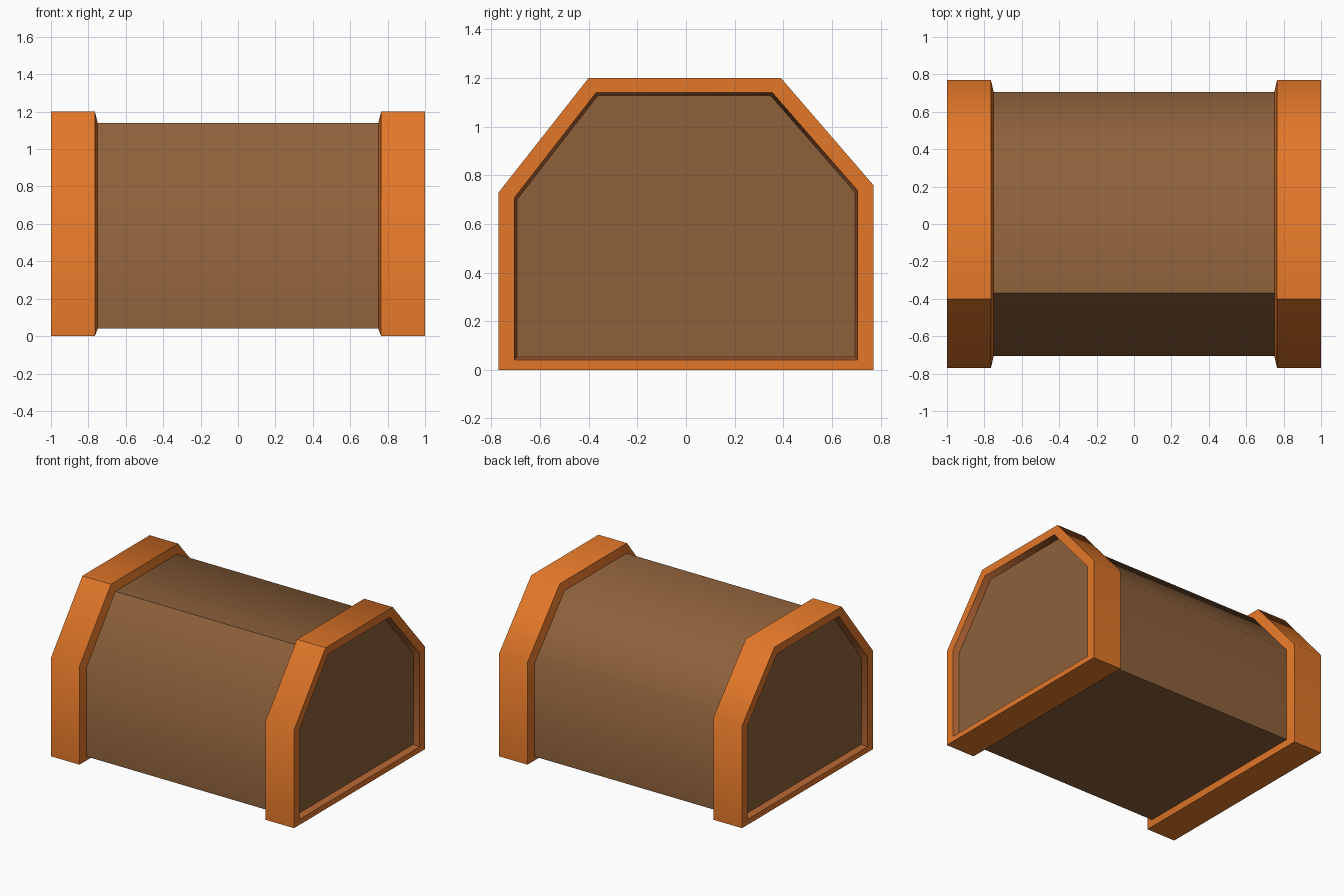
import bpy, bmesh, math

if "Cube" in bpy.data.objects:
    bpy.data.objects.remove(bpy.data.objects["Cube"])

def material(name, rgb):
    m = bpy.data.materials.new(name)
    m.diffuse_color = (*rgb, 1.0)
    m.use_nodes = True
    m.node_tree.nodes["Principled BSDF"].inputs["Base Color"].default_value = m.diffuse_color
    return m

ORANGE = material("orange", (0.76, 0.185, 0.022))
BROWN = material("brown", (0.27, 0.12, 0.044))
RUST = material("rust_brown", (0.46, 0.135, 0.035))

# Cross-sections in (y, z), counter-clockwise seen from +x
OUTER = [(-0.77, 0), (0.77, 0), (0.77, 0.76), (0.39, 1.2), (-0.40, 1.2), (-0.77, 0.73)]
INNER = [(-0.706, 0.04), (0.706, 0.04), (0.706, 0.737), (0.355, 1.14), (-0.37, 1.14), (-0.706, 0.707)]
PANEL = [(-0.695, 0.052), (0.695, 0.052), (0.695, 0.73), (0.348, 1.127), (-0.363, 1.127), (-0.695, 0.70)]

def loft(name, sections, mat, cap=False, mirror=False):
    """Skin a chain of (x, profile) sections, optionally capping the last one."""
    bm = bmesh.new()
    rings = [[bm.verts.new((x, y, z)) for y, z in prof] for x, prof in sections]
    for a, b in zip(rings, rings[1:]):
        for i in range(len(a)):
            j = (i + 1) % len(a)
            bm.faces.new((a[i], a[j], b[j], b[i]))
    if cap:
        bm.faces.new(rings[-1])
    me = bpy.data.meshes.new(name)
    bm.to_mesh(me)
    bm.free()
    me.materials.append(mat)
    # soft shading over the shoulders, sharp elsewhere
    for p in me.polygons:
        p.use_smooth = True
    me.set_sharp_from_angle(angle=math.radians(50))
    ob = bpy.data.objects.new(name, me)
    bpy.context.collection.objects.link(ob)
    if mirror:
        ob.modifiers.new("mirror", 'MIRROR').use_mirror_merge = False
    return ob

# Central tunnel body
loft("body", [(-0.75, INNER), (0.75, INNER)], BROWN)

# End collars with a small inboard chamfer
loft("end_collar", [(0.75, INNER), (0.765, OUTER), (1.0, OUTER), (1.0, INNER)], ORANGE, mirror=True)

# Recess lining and end panel
loft("recess_lining", [(1.0, INNER), (0.955, PANEL)], RUST, mirror=True)
loft("end_panel", [(0.955, PANEL)], BROWN, cap=True, mirror=True)
